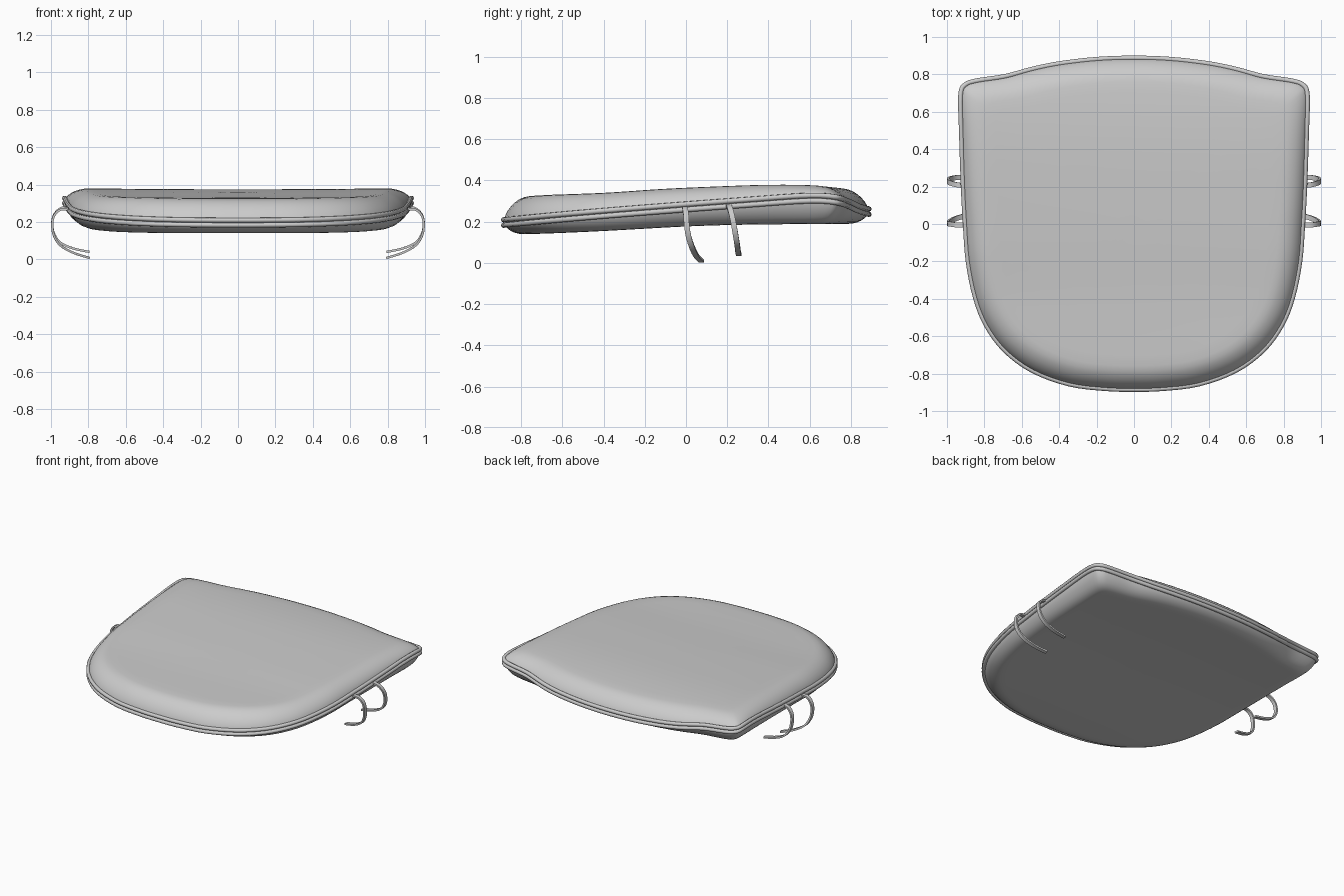
import bpy, bmesh
from mathutils import Vector

cube = bpy.data.objects.get("Cube")
if cube:
    bpy.data.objects.remove(cube)

fabric = bpy.data.materials.new("grey fabric")
fabric.use_nodes = True
grey = (0.6, 0.6, 0.6, 1)
fabric.diffuse_color = grey
fabric.node_tree.nodes["Principled BSDF"].inputs["Base Color"].default_value = grey


def spline(points, closed=False, steps=4):
    """Sample a smooth curve that passes through the points."""
    pts = [Vector(p) for p in points]
    count = len(pts)
    pick = (lambda i: pts[i % count]) if closed else (lambda i: pts[max(0, min(i, count - 1))])
    result = []
    for i in range(count if closed else count - 1):
        a, b, c, d = (pick(i + k) for k in (-1, 0, 1, 2))
        for s in range(steps):
            t = s / steps
            result.append(0.5 * (2 * b + (c - a) * t + (2 * a - 5 * b + 4 * c - d) * t ** 2
                                 + (3 * b - a - 3 * c + d) * t ** 3))
    return result if closed else result + [pts[-1]]


def height_profile(points):
    """Return a function giving z for any y along a smooth side profile."""
    samples = spline(points, steps=8)

    def height(y):
        for p, q in zip(samples, samples[1:]):
            if y <= q.x:
                t = max(0, (y - p.x) / (q.x - p.x))
                return p.y + (q.y - p.y) * t
        return samples[-1].y
    return height


def finish(bm, name):
    bmesh.ops.recalc_face_normals(bm, faces=bm.faces)
    mesh = bpy.data.meshes.new(name)
    bm.to_mesh(mesh)
    bm.free()
    mesh.materials.append(fabric)
    obj = bpy.data.objects.new(name, mesh)
    bpy.context.collection.objects.link(obj)
    bpy.ops.object.select_all(action="DESELECT")
    obj.select_set(True)
    bpy.context.view_layer.objects.active = obj
    bpy.ops.object.shade_smooth_by_angle(angle=0.9)
    return obj


# Plan outline, back centre round to front centre, then mirrored
half = [(0, .9), (.2, .893), (.4, .87), (.55, .84), (.7, .8), (.85, .777), (.915, .755),
        (.94, .7), (.936, .5), (.926, .2), (.915, 0), (.9, -.2), (.86, -.4), (.8, -.55),
        (.7, -.685), (.55, -.795), (.35, -.868), (.15, -.893), (0, -.897)]
outline = spline(half + [(-x, y) for x, y in half[-2:0:-1]], closed=True)

# Side profiles of the seam, the top and the underside
seam = height_profile([(-.9, .197), (-.6, .225), (-.3, .25), (0, .273), (.3, .295),
                       (.6, .315), (.75, .305), (.85, .265), (.9, .25)])
top = height_profile([(-.9, .315), (-.7, .327), (-.4, .336), (-.1, .355), (.2, .368),
                      (.4, .374), (.6, .372), (.8, .358), (.9, .345)])
under = height_profile([(-.9, .138), (-.7, .142), (-.4, .155), (0, .177), (.3, .186), (.8, .19)])

# Cushion: two padded shells that meet at the seam
bm = bmesh.new()
edge = [bm.verts.new((p.x * .985, p.y * .985, seam(p.y))) for p in outline]
insets = [.003, .01, .022, .04, .06, .085, .11, .14, .2, .32, .46, .6, .75, .9]
for surface, reach in ((top, .14), (under, .11)):
    previous = edge
    for t in insets:
        u = min(t / reach, 1)
        puff = (1 - (1 - u) ** 2) ** .6
        ring = []
        for p in outline:
            x, y = p * (.985 - t)
            z = surface(y) + (.008 * x * x if surface is top else 0)
            ring.append(bm.verts.new((x, y, seam(p.y) * (1 - puff) + z * puff)))
        for i in range(len(ring)):
            bm.faces.new((previous[i - 1], previous[i], ring[i], ring[i - 1]))
        previous = ring
    centre = bm.verts.new((0, 0, surface(0)))
    for i in range(len(previous)):
        bm.faces.new((previous[i - 1], previous[i], centre))
finish(bm, "cushion")


# Twin piping cords along the seam
def piping(name, lift):
    curve = bpy.data.curves.new(name, "CURVE")
    curve.dimensions = "3D"
    curve.bevel_depth = .013
    curve.bevel_resolution = 2
    cord = curve.splines.new("POLY")
    cord.points.add(len(outline) - 1)
    for point, p in zip(cord.points, outline):
        point.co = (p.x * .986, p.y * .986, seam(p.y) + lift, 1)
    cord.use_cyclic_u = True
    curve.materials.append(fabric)
    bpy.context.collection.objects.link(bpy.data.objects.new(name, curve))


piping("upper_piping", .012)
piping("lower_piping", -.014)


# Fabric ties curling out and under at both sides
def tie(name, path, side):
    bm = bmesh.new()
    pts = spline(path)
    previous = None
    for i, p in enumerate(pts):
        along = pts[min(i + 1, len(pts) - 1)] - pts[max(i - 1, 0)]
        out = Vector((-along.z, 0, along.x)).normalized() * .006
        across = along.cross(out).normalized() * .013
        ring = []
        for a, b in ((1, 1), (1, -1), (-1, -1), (-1, 1)):
            v = p + out * a + across * b
            ring.append(bm.verts.new((v.x * side, v.y, max(v.z, 0))))
        if previous:
            for k in range(4):
                bm.faces.new((previous[k - 1], previous[k], ring[k], ring[k - 1]))
        else:
            bm.faces.new(ring)
        previous = ring
    bm.faces.new(previous)
    finish(bm, name)


front_path = [(.9, -.005, .268), (.95, -.005, .265), (.982, 0, .235), (.993, .003, .19),
              (.985, .012, .13), (.95, .03, .075), (.88, .05, .035), (.795, .075, .008)]
rear_path = [(.91, .205, .28), (.95, .21, .272), (.982, .22, .24), (.993, .23, .195),
             (.985, .24, .14), (.95, .248, .09), (.88, .252, .058), (.795, .256, .04)]
for side, label in ((1, "left"), (-1, "right")):
    tie("front_tie_" + label, front_path, side)
    tie("rear_tie_" + label, rear_path, side)
